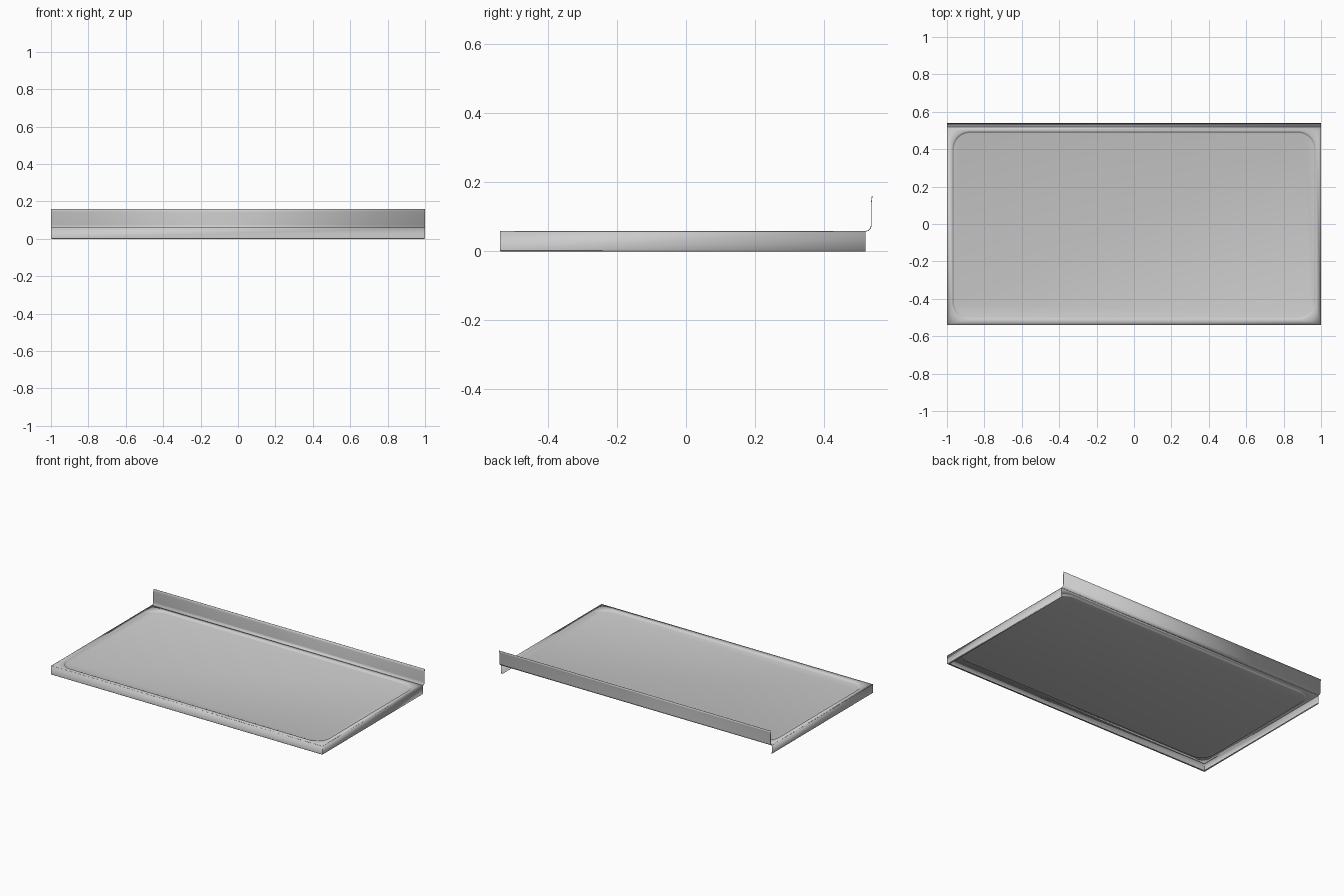
import bpy, bmesh
from math import sin, cos, pi, radians

if "Cube" in bpy.data.objects:
    bpy.data.objects.remove(bpy.data.objects["Cube"])

THICK = 0.002
TOP = 0.059
FRONT, BACK = -0.539, 0.519


def sheet(name, rows, closed=False, fill=False):
    """Skin consecutive rows of points into a thin metal sheet."""
    bm = bmesh.new()
    grid = [[bm.verts.new(p) for p in row] for row in rows]
    for a, b in zip(grid, grid[1:]):
        n = len(a)
        for i in range(n if closed else n - 1):
            j = (i + 1) % n
            bm.faces.new((a[i], a[j], b[j], b[i]))
    if fill:
        bm.faces.new(grid[-1])
    bmesh.ops.remove_doubles(bm, verts=bm.verts, dist=1e-5)
    me = bpy.data.meshes.new(name)
    bm.to_mesh(me)
    bm.free()
    ob = bpy.data.objects.new(name, me)
    bpy.context.collection.objects.link(ob)
    mod = ob.modifiers.new("thickness", 'SOLIDIFY')
    mod.thickness = THICK
    mod.offset = -1
    mod.use_even_offset = True
    bpy.ops.object.select_all(action='DESELECT')
    ob.select_set(True)
    bpy.context.view_layer.objects.active = ob
    bpy.ops.object.shade_smooth_by_angle(angle=radians(35))
    return ob


def rounded_rect(x, y0, y1, r, z, n=10):
    """Counter-clockwise loop; r = 0 collapses to plain corners."""
    pts = []
    for k, (cx, cy) in enumerate([(x - r, y1 - r), (-x + r, y1 - r),
                                  (-x + r, y0 + r), (x - r, y0 + r)]):
        for i in range(n + 1):
            a = pi / 2 * (k + i / n)
            pts.append((cx + r * cos(a), cy + r * sin(a), z))
    return pts


# Worktop: flat rim, small step down, recessed floor
steps = [(0.0, 0.0), (0.003, 0.001), (0.009, 0.009), (0.012, 0.010)]
loops = [rounded_rect(1.0, FRONT, BACK, 0, TOP)]
loops += [rounded_rect(0.973 - d, -0.512 + d, 0.497 - d, 0.095 - d, TOP - h)
          for d, h in steps]
sheet("worktop", loops, closed=True, fill=True)

# Skirt along left, front and right with a folded lip at the bottom
def skirt_row(d, z):
    x = 1.0 - d
    return [(-x, BACK, z), (-x, FRONT + d, z), (x, FRONT + d, z), (x, BACK, z)]

profile = [(0.010, 0.0), (0.002, 0.0), (0.0, 0.002), (0.0, TOP)]
sheet("skirt", [skirt_row(d, z) for d, z in profile])

# Backsplash: coved bend, upright, slightly tilted top edge
r = 0.016
splash = [(BACK + r * sin(a), TOP + r - r * cos(a))
          for a in [pi / 2 * i / 8 for i in range(9)]]
splash += [(BACK + r, 0.138), (BACK + r + 0.001, 0.145), (0.538, 0.16)]
sheet("backsplash", [[(-1, y, z), (1, y, z)] for y, z in splash])
